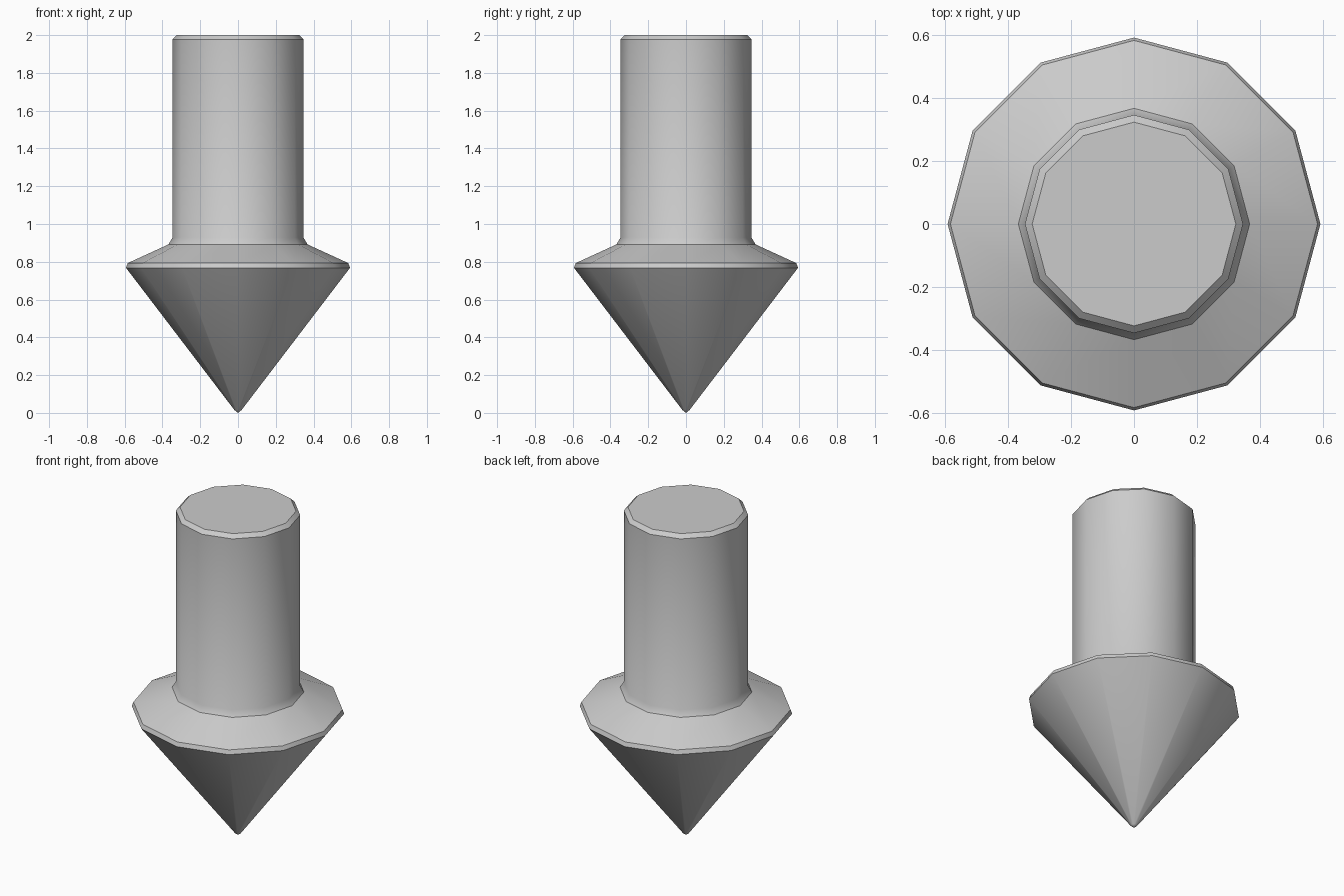
import bpy, bmesh, math

if "Cube" in bpy.data.objects:
    bpy.data.objects.remove(bpy.data.objects["Cube"])

SIDES = 12


def lathe(name, profile):
    """Revolve (radius, z) points around z; radius 0 makes a single pole vertex."""
    bm = bmesh.new()
    rings = []
    for r, z in profile:
        if r == 0:
            rings.append([bm.verts.new((0, 0, z))])
        else:
            rings.append([bm.verts.new((r * math.cos(2 * math.pi * i / SIDES),
                                        r * math.sin(2 * math.pi * i / SIDES), z))
                          for i in range(SIDES)])
    for a, b in zip(rings, rings[1:]):
        for i in range(SIDES):
            j = (i + 1) % SIDES
            if len(a) == 1:
                bm.faces.new((a[0], b[j], b[i]))
            else:
                bm.faces.new((a[i], a[j], b[j], b[i]))
    # flat cap on the last ring
    bm.faces.new(rings[-1])
    bmesh.ops.recalc_face_normals(bm, faces=bm.faces[:])
    mesh = bpy.data.meshes.new(name)
    bm.to_mesh(mesh)
    bm.free()
    obj = bpy.data.objects.new(name, mesh)
    bpy.context.collection.objects.link(obj)
    bpy.context.view_layer.objects.active = obj
    obj.select_set(True)
    bpy.ops.object.shade_smooth_by_angle(angle=math.radians(30.2))
    return obj


# One-piece spike: blunted tip, cone, bevelled rim, sloped shoulder, shaft, bevelled top
lathe("spike", [
    (0, 0.0), (0.018, 0.014),
    (0.593, 0.768), (0.584, 0.793),
    (0.368, 0.892), (0.347, 0.928),
    (0.347, 1.978), (0.324, 2.0),
])
